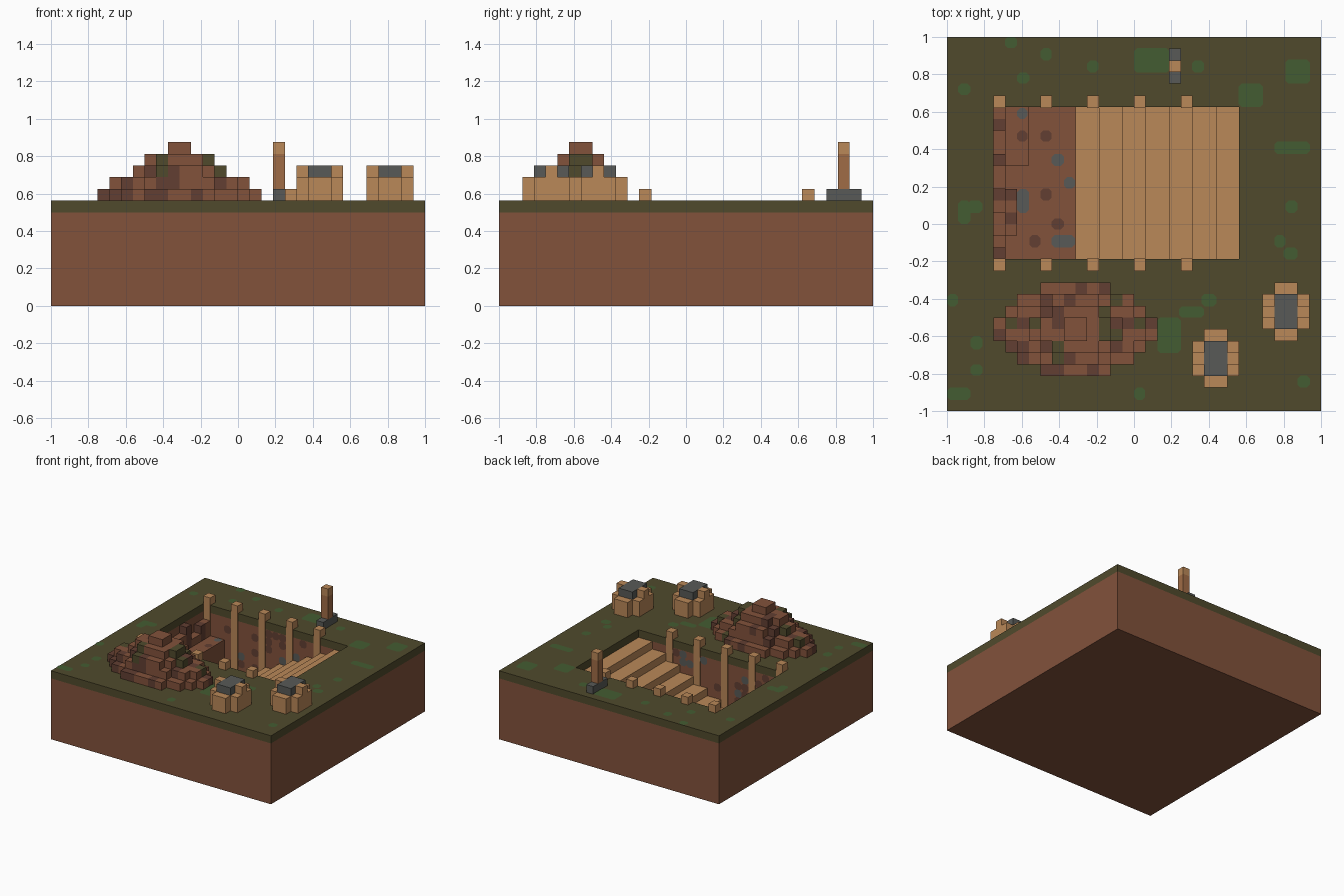
import bpy, bmesh, math, random

random.seed(4)
if "Cube" in bpy.data.objects:
    bpy.data.objects.remove(bpy.data.objects["Cube"], do_unlink=True)

U = 1 / 16                                   # grid cell
X0, X1, Y0, Y1 = -0.75, 0.5625, -0.1875, 0.625   # pit opening
GROUND, SOIL, FLOOR = 9 * U, 8 * U, U


def material(name, rgb):
    lin = [((c / 255 + 0.055) / 1.055) ** 2.4 for c in rgb] + [1]
    m = bpy.data.materials.new(name)
    m.use_nodes = True
    m.diffuse_color = lin
    m.node_tree.nodes["Principled BSDF"].inputs["Base Color"].default_value = lin
    return m


DIRT, DARK, GRASS, MOSS, WOOD, POST, STONE = range(7)
MATS = [material("dirt brown", (130, 82, 59)), material("dark dirt", (98, 62, 50)),
        material("olive grass", (80, 74, 44)), material("moss green", (68, 92, 50)),
        material("light wood", (186, 136, 88)), material("dark wood", (160, 108, 70)),
        material("stone grey", (88, 90, 87))]


def finish(name, bm, mats):
    me = bpy.data.meshes.new(name)
    bm.to_mesh(me)
    bm.free()
    for m in mats:
        me.materials.append(MATS[m])
    ob = bpy.data.objects.new(name, me)
    bpy.context.collection.objects.link(ob)
    return ob


def box(name, x0, x1, y0, y1, z0, z1, mat):
    bm = bmesh.new()
    bmesh.ops.create_cube(bm, size=1)
    for v in bm.verts:
        v.co = (x1 if v.co.x > 0 else x0, y1 if v.co.y > 0 else y0, z1 if v.co.z > 0 else z0)
    return finish(name, bm, [mat])


def ring(name, z0, z1, mat, closed=False, top=True):
    """Square slab with the pit opening; closed adds the underside and pit floor."""
    bm = bmesh.new()

    def loop(x0, x1, y0, y1, z):
        return [bm.verts.new(p) for p in ((x0, y0, z), (x1, y0, z), (x1, y1, z), (x0, y1, z))]
    ob, ot = loop(-1, 1, -1, 1, z0), loop(-1, 1, -1, 1, z1)
    ib, it = loop(X0, X1, Y0, Y1, FLOOR if closed else z0), loop(X0, X1, Y0, Y1, z1)
    for i in range(4):
        j = (i + 1) % 4
        bm.faces.new((ob[i], ob[j], ot[j], ot[i]))
        bm.faces.new((ib[j], ib[i], it[i], it[j]))
        if top:
            bm.faces.new((ot[i], ot[j], it[j], it[i]))
    if closed:
        bm.faces.new(ob[::-1])
        bm.faces.new(ib)
    return finish(name, bm, [mat])


DIRS = {(1, 0, 0): ((1, 0, 0), (1, 1, 0), (1, 1, 1), (1, 0, 1)),
        (-1, 0, 0): ((0, 0, 0), (0, 0, 1), (0, 1, 1), (0, 1, 0)),
        (0, 1, 0): ((0, 1, 0), (0, 1, 1), (1, 1, 1), (1, 1, 0)),
        (0, -1, 0): ((0, 0, 0), (1, 0, 0), (1, 0, 1), (0, 0, 1)),
        (0, 0, 1): ((0, 0, 1), (1, 0, 1), (1, 1, 1), (0, 1, 1)),
        (0, 0, -1): ((0, 0, 0), (0, 1, 0), (1, 1, 0), (1, 0, 0))}


def voxels(name, cells):
    """Outer skin of a set of grid cells {(i, j, k): material}."""
    bm = bmesh.new()
    used = sorted(set(cells.values()))
    for (i, j, k), mat in cells.items():
        for (a, b, c), quad in DIRS.items():
            if (i + a, j + b, k + c) not in cells:
                f = bm.faces.new([bm.verts.new(((i + p) * U - 1, (j + q) * U - 1, (k + r) * U))
                                  for p, q, r in quad])
                f.material_index = used.index(mat)
    bmesh.ops.remove_doubles(bm, verts=bm.verts, dist=1e-4)
    return finish(name, bm, used)


def patches(name, rects, mat, place):
    """Thin painted spots with clipped corners; place maps (a, b) to 3D."""
    bm = bmesh.new()
    c = 0.016
    for a0, a1, b0, b1 in rects:
        pts = ((a0 + c, b0), (a1 - c, b0), (a1, b0 + c), (a1, b1 - c),
               (a1 - c, b1), (a0 + c, b1), (a0, b1 - c), (a0, b0 + c))
        bm.faces.new([bm.verts.new(place(*p)) for p in pts])
    return finish(name, bm, [mat])


# Ground block and turf
ring("dirt_block", 0, SOIL, DIRT, closed=True, top=False)
ring("turf", SOIL, GROUND, GRASS)

# Moss spots on the turf
moss = [(0, .19, .81, .94), (.81, .94, .75, .88), (.56, .69, .625, .75), (.75, .94, .375, .44),
        (-.69, -.625, .94, 1), (-.5, -.44, .875, .94), (-.25, -.19, .81, .875),
        (-.625, -.56, .75, .81), (-.94, -.875, .69, .75), (.31, .375, .81, .875),
        (-.94, -.875, 0, .125), (-.89, -.81, .06, .125), (.81, .875, .06, .125),
        (.75, .81, -.125, -.06), (.8, .875, -.19, -.125), (.125, .25, -.69, -.5),
        (.24, .375, -.5, -.44), (.36, .44, -.44, -.375), (-1, -.94, -.44, -.375),
        (-.875, -.81, -.67, -.6), (-.875, -.81, -.81, -.75), (-1, -.875, -.94, -.875),
        (0, .06, -.94, -.875), (.875, .94, -.875, -.81)]
patches("moss_spots", moss, MOSS, lambda a, b: (a, b, GROUND + 0.003))

# Wooden stair: seven treads dropping toward the pit floor
bm = bmesh.new()
profile = [(X1, FLOOR), (X1, SOIL)]
for s in range(7):
    x = X1 - 2 * U * (s + 1)
    profile += [(x, SOIL - s * U), (x, SOIL - (s + 1) * U)]
near = [bm.verts.new((x, Y0, z)) for x, z in profile]
far = [bm.verts.new((x, Y1, z)) for x, z in profile]
for i in range(len(profile)):
    j = (i + 1) % len(profile)
    bm.faces.new((near[i], near[j], far[j], far[i]))
bm.faces.new(near)
bm.faces.new(far[::-1])
bmesh.ops.recalc_face_normals(bm, faces=bm.faces)
finish("wooden_stair", bm, [WOOD])

# Shoring posts set into both long pit walls
for n in range(5):
    x = X0 + n * 4 * U
    box(f"back_shoring_post_{n + 1}", x, x + U, Y1 - 0.004, Y1 + U, FLOOR, GROUND + U, WOOD)
    box(f"front_shoring_post_{n + 1}", x, x + U, Y0 - U, Y0 + 0.004, FLOOR, GROUND + U, WOOD)

# Rough earth at the closed end of the pit, with a ledge
tops = (5, 3, 6, 6, 4, 4, 7, 7, 8, 6, 6, 7, 7)
dark_cells = {(4, 24), (4, 18), (5, 18), (5, 16), (4, 13), (4, 21)}
rough = {}
for n, top in enumerate(tops):
    j = 13 + n
    columns = {4: top}
    if 2 <= n <= 5:
        columns[5] = 3
    if n >= 8:
        columns[5] = columns[6] = 5
    for i, h in columns.items():
        for k in range(1, h):
            rough[i, j, k] = DARK if (i, j) in dark_cells else DIRT
voxels("rough_earth", rough)

# Spots on the pit floor and ledge
patches("floor_stones", [(-.44, -.375, .31, .375), (-.375, -.315, .19, .25),
                         (-.44, -.315, -.125, -.06), (-.625, -.5625, .06, .1875)],
        STONE, lambda a, b: (a, b, FLOOR + 0.003))
patches("floor_dark_spots", [(-.5, -.44, .44, .5), (-.5, -.44, .125, .19), (-.56, -.5, -.125, -.06),
                             (-.44, -.375, -.03, .03)],
        DARK, lambda a, b: (a, b, FLOOR + 0.003))
patches("ledge_stone", [(-.625, -.57, .5625, .62)], STONE, lambda a, b: (a, b, 5 * U + 0.003))
patches("ledge_dark_spot", [(-.625, -.57, .44, .5)], DARK, lambda a, b: (a, b, 5 * U + 0.003))

# Spots scattered over the long pit walls, above the stair and between posts
for side, place in (("back", lambda a, b: (a, Y1 - 0.003, b)),
                    ("front", lambda a, b: (-a, Y0 + 0.003, b))):
    spots = {DARK: [], STONE: []}
    for i in range(5, 24):
        for k in range(1, 8):
            x = i * U - 1
            stair_top = SOIL - int((X1 - x - 0.01) / (2 * U)) * U if x > -0.32 else FLOOR
            if (i - 4) % 4 and k * U >= stair_top and random.random() < 0.3:
                a = x if side == "back" else -x - U
                mat = DARK if random.random() < 0.65 else STONE
                spots[mat].append((a, a + U, k * U, k * U + U))
    patches(f"{side}_wall_dark_spots", spots[DARK], DARK, place)
    patches(f"{side}_wall_stones", spots[STONE], STONE, place)

# Mound of dug earth in five shrinking oval layers
mound = {}
for k, (rx, ry) in enumerate(((7, 4), (6, 3), (4, 3), (3, 2), (1, 1))):
    for b in range(-ry, ry):
        w = round(rx * math.sqrt(1 - ((b + 0.5) / ry) ** 2))
        for a in range(-w, w):
            mound[11 + a, 7 + b, 9 + k] = random.choices((DIRT, DARK, GRASS), (74, 19, 7))[0]
voxels("earth_mound", mound)


# Two wooden tubs filled with stone
def tub(name, i0, j0):
    cells = {}
    for i in range(4):
        for j in range(5):
            side, end = i in (0, 3), j in (0, 4)
            if side and end:
                continue
            for k in range(3 if not end and (not side or j == 2) else 2):
                inner = not side and not end
                cells[i0 + i, j0 + j, 9 + k] = STONE if inner else WOOD
    voxels(name, cells)


tub("front_tub", 21, 2)
tub("left_tub", 27, 6)

# Marker post on a stone foot
box("marker_foot", 3 * U, 4 * U, 12 * U, 15 * U, GROUND, GROUND + U, STONE)
box("marker_post", 3 * U, 4 * U, 13 * U, 14 * U, GROUND + U, 13 * U, POST)
box("marker_cap", 3 * U, 4 * U, 13 * U, 14 * U, 13 * U, 14 * U, WOOD)
